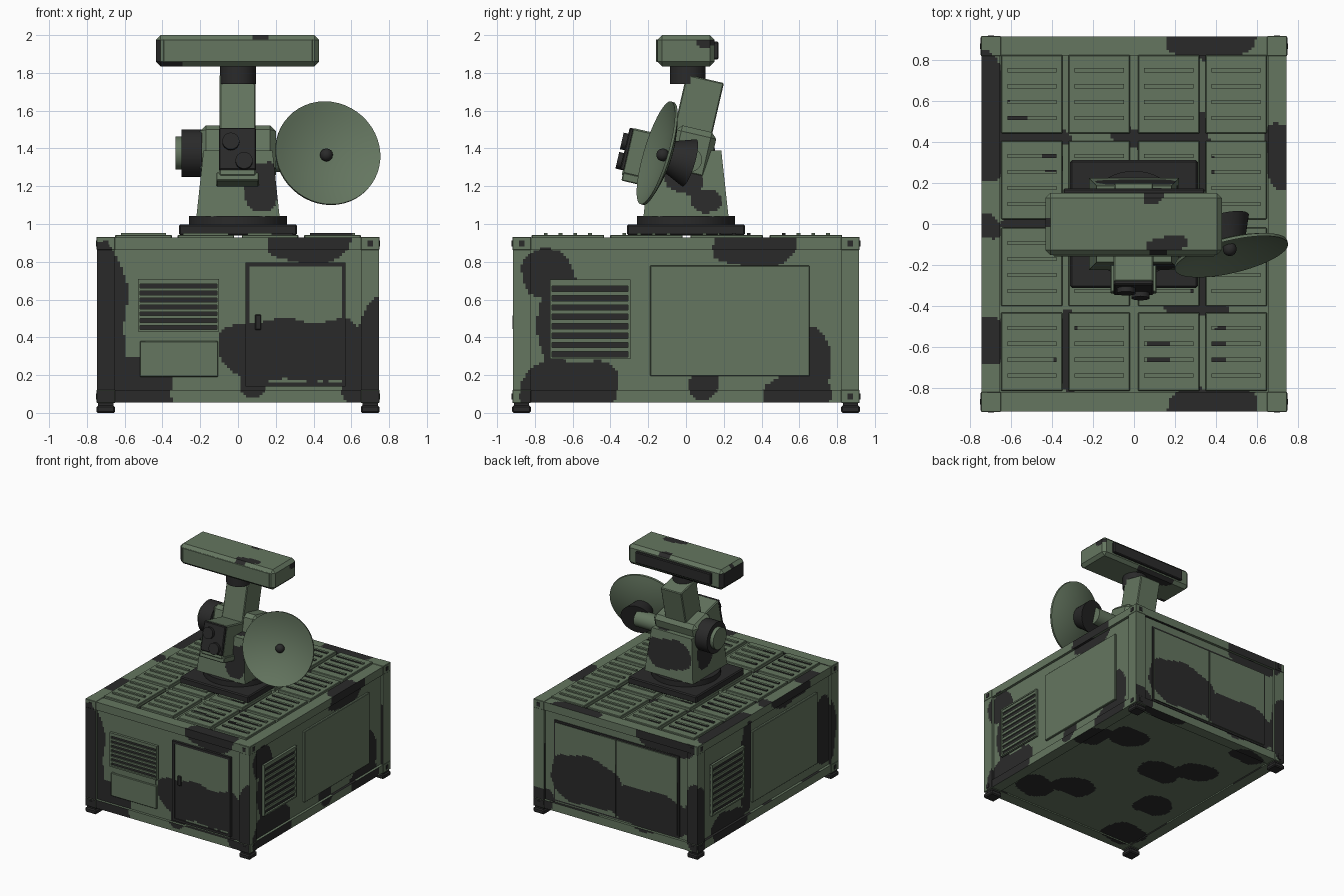
import bpy, bmesh, math
from mathutils import Matrix, Vector

cube = bpy.data.objects.get("Cube")
if cube:
    bpy.data.objects.remove(cube)

GREEN, DARK = 0, 1
STEP = .0145  # camouflage cell size


def make_material(name, colour):
    mat = bpy.data.materials.new(name)
    mat.use_nodes = True
    mat.diffuse_color = colour
    shader = mat.node_tree.nodes["Principled BSDF"]
    shader.inputs["Base Color"].default_value = colour
    shader.inputs["Roughness"].default_value = .8
    return mat


materials = [make_material("olive green", (.128, .18, .116, 1)),
             make_material("charcoal", (.023, .023, .023, 1))]

# Camouflage blotches on each side: centre u, centre v, radius u, radius v
front_blots = [(-.72, .55, .13, .34), (-.62, .08, .28, .23), (.38, .9, .22, .11),
               (.25, .33, .36, .16), (.09, .18, .07, .09), (.52, .33, .16, .16),
               (.63, .2, .08, .17), (.76, .3, .11, .33), (.13, 1.2, .09, .13),
               (-.44, 1.92, .04, .12)]
right_blots = [(-.73, .73, .14, .13), (-.71, .5, .07, .28), (-.61, .13, .26, .15),
               (.37, .88, .22, .11), (.1, .16, .08, .08), (.68, .24, .08, .22),
               (.6, .11, .18, .09), (0, 1.24, .1, .08), (.11, 1.13, .08, .06),
               (.12, 1.98, .05, .04)]
back_blots = [(.28, .37, .32, .2), (-.3, .28, .36, .17), (-.45, .9, .27, .11),
              (-.74, .32, .12, .28), (.7, .12, .12, .1), (.02, 1.22, .2, .12)]
left_blots = [(.25, .5, .07, .38), (-.76, .42, .12, .28), (-.3, .9, .25, .08),
              (.5, .12, .22, .12), (.88, .3, .07, .28), (0, 1.92, .2, .1),
              (.05, 1.22, .1, .1)]
top_blots = [(-.72, .52, .1, .32), (-.72, -.02, .06, .06), (-.72, -.58, .1, .12),
             (.38, .9, .22, .1), (.38, -.9, .22, .1), (.72, .34, .08, .16),
             (.33, .35, .05, .2), (.33, -.3, .05, .14), (-.5, .42, .2, .05),
             (.1, .42, .2, .05), (-.33, -.62, .05, .2), (.3, -.41, .16, .04),
             (-.53, 0, .12, .04), (.15, -.1, .1, .04), (.1, .15, .05, .04),
             (.13, -.62, .06, .1), (.42, -.6, .04, .12), (-.57, .52, .06, .03),
             (-.41, .3, .05, .06)]
bottom_blots = [(.65, .28, .13, .14), (.43, .44, .16, .13), (.5, -.6, .16, .14),
                (.25, -.42, .17, .13), (-.1, .18, .18, .13), (-.33, .36, .16, .13),
                (-.5, -.72, .17, .14), (-.46, .8, .15, .09), (-.4, -.25, .15, .14),
                (.45, .88, .2, .06)]
blots = {(0, True): right_blots, (0, False): left_blots, (1, True): back_blots,
         (1, False): front_blots, (2, True): top_blots, (2, False): bottom_blots}


def blotch(face):
    axis = max(range(3), key=lambda i: abs(face.normal[i]))
    centre = face.calc_center_median()
    u, v = [centre[i] for i in range(3) if i != axis]
    u, v = u + .012 * math.sin(v * 17), v + .012 * math.sin(u * 19)
    for cu, cv, ru, rv in blots[axis, face.normal[axis] > 0]:
        if abs((u - cu) / ru) ** 2.6 + abs((v - cv) / rv) ** 2.6 < 1:
            return DARK
    return GREEN


def finish(name, bm, colour, pose, camo=False, smooth=False):
    bm.transform(pose)
    bm.normal_update()
    for face in bm.faces:
        face.material_index = blotch(face) if camo else colour
        face.smooth = smooth
    for edge in bm.edges:
        edge.smooth = edge.calc_face_angle(0) < .6
    mesh = bpy.data.meshes.new(name)
    bm.to_mesh(mesh)
    bm.free()
    for mat in materials:
        mesh.materials.append(mat)
    bpy.context.collection.objects.link(bpy.data.objects.new(name, mesh))


def dice(bm):
    for axis in range(3):
        groups = {}
        for edge in bm.edges:
            along = edge.verts[1].co - edge.verts[0].co
            cuts = math.ceil(along.length / STEP - .01) - 1
            if cuts > 0 and abs(along[axis]) > .999 * along.length:
                groups.setdefault(cuts, []).append(edge)
        for cuts, edges in groups.items():
            bmesh.ops.subdivide_edges(bm, edges=edges, cuts=cuts, use_grid_fill=True)


def boxes(name, spans, colour=GREEN, camo=False, bevel=0, pose=Matrix(), taper=0):
    """Boxes given as x, x, y, y, z, z limits; taper narrows the top."""
    bm = bmesh.new()
    for span in spans:
        low, high = Vector(span[::2]), Vector(span[1::2])
        shape = Matrix.Translation((low + high) / 2) @ Matrix.Diagonal((*(high - low), 1))
        bmesh.ops.create_cube(bm, size=1, matrix=shape)
    if bevel:
        bmesh.ops.bevel(bm, geom=bm.edges[:], offset=bevel, segments=1,
                        profile=.5, affect='EDGES')
    if camo:
        dice(bm)
    if taper:
        for vert in bm.verts:
            factor = 1 - taper * (vert.co.z - low.z) / (high.z - low.z)
            vert.co.x *= factor
            vert.co.y *= factor
    finish(name, bm, colour, pose, camo)


def lathe(name, profile, start, direction, colour=GREEN):
    """Spin (radius, height) points about an axis."""
    bm = bmesh.new()
    verts = [bm.verts.new((r, 0, h)) for r, h in profile]
    edges = [bm.edges.new(pair) for pair in zip(verts, verts[1:])]
    bmesh.ops.spin(bm, geom=verts + edges, axis=(0, 0, 1), cent=(0, 0, 0),
                   angle=math.tau, steps=48)
    bmesh.ops.remove_doubles(bm, verts=bm.verts[:], dist=.0002)
    bmesh.ops.recalc_face_normals(bm, faces=bm.faces[:])
    turn = Vector(direction).to_track_quat('Z', 'Y').to_matrix().to_4x4()
    finish(name, bm, colour, Matrix.Translation(start) @ turn, smooth=True)


def rod(name, start, end, radius, colour=GREEN, end_radius=None):
    axis = Vector(end) - Vector(start)
    tip = end_radius or radius
    lathe(name, [(0, 0), (radius, 0), (tip, axis.length), (0, axis.length)],
          start, axis, colour)


def vent(name, pose, half, low, high, slats):
    boxes(name + "_backing", [(-half, half, -.006, .01, low, high)], DARK, pose=pose)
    edge, pitch = .012, (high - low - .024) / slats
    bars = [(-half, half, -.02, 0, z, z + edge) for z in (low, high - edge)]
    bars += [(x, x + edge, -.02, 0, low, high) for x in (-half, half - edge)]
    bars += [(-half, half, -.016, 0, low + edge + pitch * (i + .55),
              low + edge + pitch * (i + .98)) for i in range(slats)]
    boxes(name + "_slats", bars, pose=pose)


# Shelter body and outer frame
signs = (-1, 1)
boxes("shelter_body", [(-.725, .725, -.895, .895, .065, .918)], camo=True)
for x in signs:
    for y in signs:
        corner = Matrix.Translation((x * .7, y * .87, 0))
        tag = ("front" if y < 0 else "back") + ("_left" if x > 0 else "_right")
        boxes(tag + "_post", [(-.047, .047, -.047, .047, .055, .928)], camo=True, pose=corner)
        for z, level in ((.052, "_lower"), (.862, "_upper")):
            boxes(tag + level + "_casting", [(-.049, .049, -.049, .049, z, z + .07)],
                  camo=True, bevel=.003, pose=corner)
            mid = z + .035
            boxes(tag + level + "_casting_holes",
                  [(-.014, .014, -.053, .053, mid - .016, mid + .016),
                   (-.053, .053, -.014, .014, mid - .016, mid + .016)], DARK, pose=corner)
        boxes(tag + "_foot", [(-.05, .05, -.05, .05, 0, .038)], DARK, bevel=.008, pose=corner)
        boxes(tag + "_foot_neck", [(-.04, .04, -.04, .04, .03, .055)], DARK, pose=corner)
for z, level in ((.055, "bottom"), (.863, "top")):
    boxes(level + "_side_rails", [(min(s * .655, s * .746), max(s * .655, s * .746),
          -.83, .83, z, z + .066) for s in signs], camo=True)
    boxes(level + "_end_rails", [(-.66, .66, min(s * .825, s * .916), max(s * .825, s * .916),
          z, z + .066) for s in signs], camo=True)

# Roof panels with raised ribs
panels, ribs = [], []
for x in (-.5, -.17, .17, .5):
    for y in (-.625, -.21, .215, .635):
        panels.append((x - .15, x + .15, y - .192, y + .192, .91, .943))
        for i in range(4):
            mid = y + (i - 1.5) * .078
            ribs.append((x - .12, x + .12, mid - .01, mid + .01, .94, .953))
boxes("roof_panels", panels, bevel=.004)
boxes("roof_ribs", ribs, camo=True)

# Front door, vent and locker
vent("front_vent", Matrix.Translation((-.315, -.895, 0)), .215, .43, .71, 7)
boxes("front_locker", [(-.52, -.105, -.912, -.89, .19, .38)], bevel=.004)
boxes("front_locker_neck", [(-.49, -.12, -.902, -.89, .37, .44)])
boxes("front_door_frame", [(.04, .57, -.915, -.89, z, z + .02) for z in (.14, .775)]
      + [(x, x + .02, -.915, -.89, .14, .795) for x in (.04, .55)], DARK)
boxes("front_door", [(.06, .55, -.908, -.89, .16, .775)], camo=True)
boxes("front_door_handle", [(.09, .122, -.918, -.9, .44, .52)], DARK, bevel=.004)

# Side vents and access panels, repeated on the opposite side
for s, side in ((1, "left"), (-1, "right")):
    turn = Matrix.Rotation(s * math.pi / 2, 4, 'Z')
    vent(side + "_vent", turn @ Matrix.Translation((-.508, -.725, 0)), .213, .285, .705, 8)
    boxes(side + "_access_panel", [(-.19, .655, -.742, -.72, .195, .78)],
          bevel=.004, pose=turn)

# Rear double door
boxes("rear_door_frame", [(-.57, .57, .89, .902, .135, .8)], DARK)
boxes("rear_doors", [(-.555, -.006, .89, .91, .15, .785),
                     (.006, .555, .89, .91, .15, .785)], camo=True)

# Turntable and pedestal
boxes("turret_base", [(-.312, .312, -.312, .312, .94, .998)], DARK, bevel=.008)
rod("turntable", (0, 0, .99), (0, 0, 1.042), .26, DARK)
boxes("pedestal", [(-.22, .22, -.225, .225, 1.04, 1.39)], camo=True, taper=.17)

# Tilted head with arm and sight
tilt = Matrix.Translation((0, .03, 1.375)) @ Matrix.Rotation(math.radians(-13), 4, 'X')
boxes("turret_head", [(-.2, .2, -.11, .11, -.13, .132)], bevel=.03, pose=tilt)
boxes("mast_arm", [(-.097, .093, -.12, .083, 0, .4)], bevel=.006, pose=tilt)
boxes("sight_housing", [(-.1, .095, -.335, -.1, -.2, .06)], bevel=.008, pose=tilt)
boxes("sight_base", [(-.115, .11, -.33, -.1, -.225, -.18)], bevel=.005, pose=tilt)
boxes("sight_face", [(-.1, .095, -.35, -.325, -.17, .058)], DARK, bevel=.006, pose=tilt)
for x, z, name in ((-.038, -.02, "upper_lens"), (.032, -.125, "lower_lens")):
    rod(name, tilt @ Vector((x, -.34, z)), tilt @ Vector((x, -.375, z)), .045, DARK)
rod("side_drum", (-.19, .03, 1.375), (-.3, .03, 1.375), .125, DARK)
rod("side_drum_cap", (-.29, .03, 1.375), (-.33, .03, 1.375), .087)

# Tracking dish, with horn and support
aim = Vector((.22, -.93, .28)).normalized()
rim = Vector((.477, -.16, 1.377))
curve = [(.284 * i / 8, .058 * ((i / 8) ** 2 - 1)) for i in range(9)]
lathe("dish", curve + [(r, h - .015) for r, h in reversed(curve)], rim, aim)
ball = [(.034 * math.sin(math.pi * i / 10), .034 * math.cos(math.pi * i / 10))
        for i in range(11)]
lathe("dish_feed", ball, rim - aim * .04, aim, DARK)
rod("dish_horn", rim - aim * .06, rim - aim * .19, .08, DARK, .13)
rod("dish_support", (.15, .02, 1.34), (.42, .02, 1.34), .065)

# Search antenna on top
rod("antenna_neck", (0, .01, 1.74), (0, .01, 1.84), .094, DARK)
boxes("search_antenna", [(-.434, .43, -.152, .152, 1.835, 2)], camo=True, bevel=.025)
boxes("antenna_front_plate", [(-.395, .395, -.158, -.15, 1.857, 1.978)], bevel=.003)
boxes("antenna_back_plate", [(-.345, .345, .145, .173, 1.872, 1.965)], DARK, bevel=.006)
